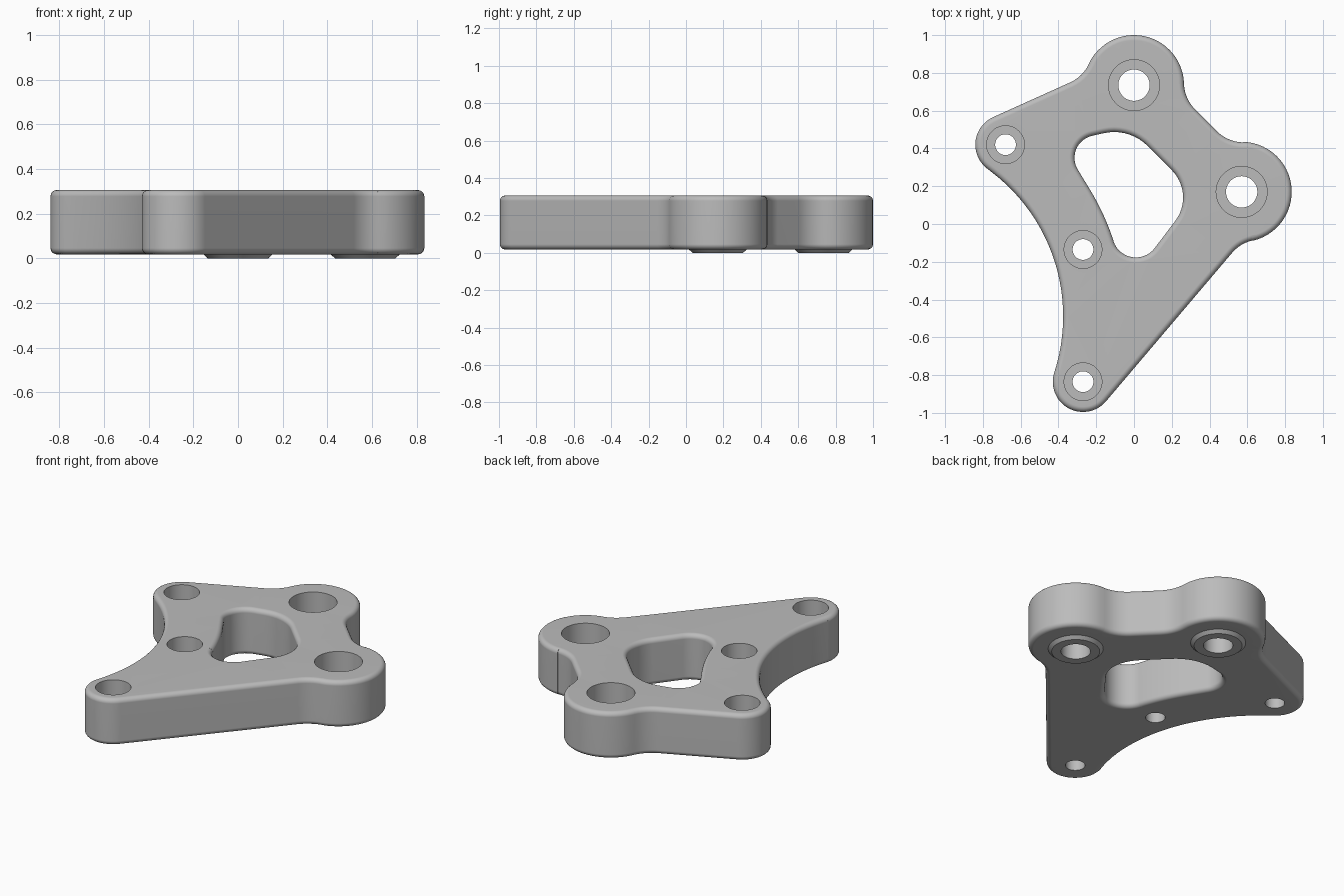
import bpy, bmesh, math
from mathutils import Vector

cube = bpy.data.objects.get("Cube")
if cube:
    bpy.data.objects.remove(cube, do_unlink=True)

TOP, BASE, EDGE = 0.306, 0.018, 0.028   # plate faces and edge rounding
FLOOR = 0.13                            # height of the counterbore ledges


def belt(circles, grow=0.0):
    """Closed outline wrapped counter-clockwise over tangent circles.
    A negative radius makes a concave arc."""
    def normal(a, b):
        dx, dy = b[0] - a[0], b[1] - a[1]
        c = (a[2] - b[2]) / math.hypot(dx, dy)
        return math.atan2(dy, dx) - math.acos(max(-1, min(1, c)))

    points = []
    n = len(circles)
    for i, (x, y, r) in enumerate(circles):
        a0 = normal(circles[i - 1], circles[i])
        a1 = normal(circles[i], circles[(i + 1) % n])
        sweep = (a1 - a0) % math.tau if r > 0 else -((a0 - a1) % math.tau)
        steps = max(6, int(abs(sweep) / math.radians(6)))
        if abs(r) > 0.5:
            steps = 24
        for k in range(steps + 1):
            a = a0 + sweep * k / steps
            points.append((x + (r + grow) * math.cos(a), y + (r + grow) * math.sin(a)))
    return points


def circle(x, y, r, n=48):
    return [(x + r * math.cos(math.tau * k / n), y + r * math.sin(math.tau * k / n))
            for k in range(n)]


def rounded_edge():
    """(inset, height) pairs from the top face down to the bottom face."""
    arc = [math.pi / 2 * k / 5 for k in range(6)]
    upper = [(EDGE * (1 - math.sin(a)), TOP - EDGE * (1 - math.cos(a))) for a in arc]
    return upper + [(d, TOP + BASE - z) for d, z in reversed(upper)]


# Mounting points
big_holes = [(0, 0.735), (0.57, 0.17)]
small_holes = [(-0.68, 0.42), (-0.27, -0.835), (-0.27, -0.135)]
sweep_centre = (-1.335, -0.489)

outline = [
    (*big_holes[0], 0.265), (-0.42, 0.932, -0.2),
    (*small_holes[0], 0.16), (*sweep_centre, -0.96),
    (*small_holes[1], 0.16), (0.672, -0.282, -0.2),
    (*big_holes[1], 0.265), (0.581, 0.632, -0.2), (0.4645, 0.7485, -0.2),
]
window = [
    (0.055, 0.14, 0.205), (-0.105, 0.237, 0.25), (-0.195, 0.35, 0.12),
    (*sweep_centre, -1.29), (0.01, -0.052, 0.125),
]

# Each wall is a stack of loops running from the top face to the bottom face
walls = [
    [(belt(outline, -d), z) for d, z in rounded_edge()],
    [(belt(window, d), z) for d, z in rounded_edge()],
]
for x, y in big_holes:      # counterbore, through hole and raised foot below
    profile = [(0.135, TOP), (0.135, FLOOR), (0.083, FLOOR),
               (0.083, 0), (0.135, 0), (0.155, BASE)]
    walls.append([(circle(x, y, r), z) for r, z in profile])
for x, y in small_holes:
    profile = [(0.1, TOP), (0.1, FLOOR), (0.055, FLOOR), (0.055, BASE)]
    walls.append([(circle(x, y, r), z) for r, z in profile])

# Skin the walls, then fill the top and bottom faces around the openings
bm = bmesh.new()
caps = {0: [], -1: []}
for wall in walls:
    rings = [[bm.verts.new((x, y, z)) for x, y in pts] for pts, z in wall]
    for a, b in zip(rings, rings[1:]):
        for i in range(len(a)):
            bm.faces.new((a[i - 1], a[i], b[i], b[i - 1]))
    for end, edges in caps.items():
        ring = rings[end]
        edges += [bm.edges.get((ring[i - 1], ring[i])) for i in range(len(ring))]
for end, edges in caps.items():
    bmesh.ops.triangle_fill(bm, use_beauty=True, edges=edges,
                            normal=Vector((0, 0, 1 if end == 0 else -1)))
bmesh.ops.remove_doubles(bm, verts=bm.verts, dist=0.0002)
bmesh.ops.recalc_face_normals(bm, faces=bm.faces)

mesh = bpy.data.meshes.new("mounting_plate")
bm.to_mesh(mesh)
bm.free()
plate = bpy.data.objects.new("mounting_plate", mesh)
bpy.context.collection.objects.link(plate)

# Plain grey metal
grey = bpy.data.materials.new("plain_grey")
grey.use_nodes = True
colour = (0.5, 0.5, 0.5, 1)
grey.diffuse_color = colour
grey.node_tree.nodes["Principled BSDF"].inputs["Base Color"].default_value = colour
mesh.materials.append(grey)

# Smooth curves, sharp hole rims, flat caps
bpy.ops.object.select_all(action='DESELECT')
plate.select_set(True)
bpy.context.view_layer.objects.active = plate
bpy.ops.object.shade_smooth_by_angle(angle=math.radians(30))
weighted = plate.modifiers.new("flat_caps", 'WEIGHTED_NORMAL')
weighted.keep_sharp = True
